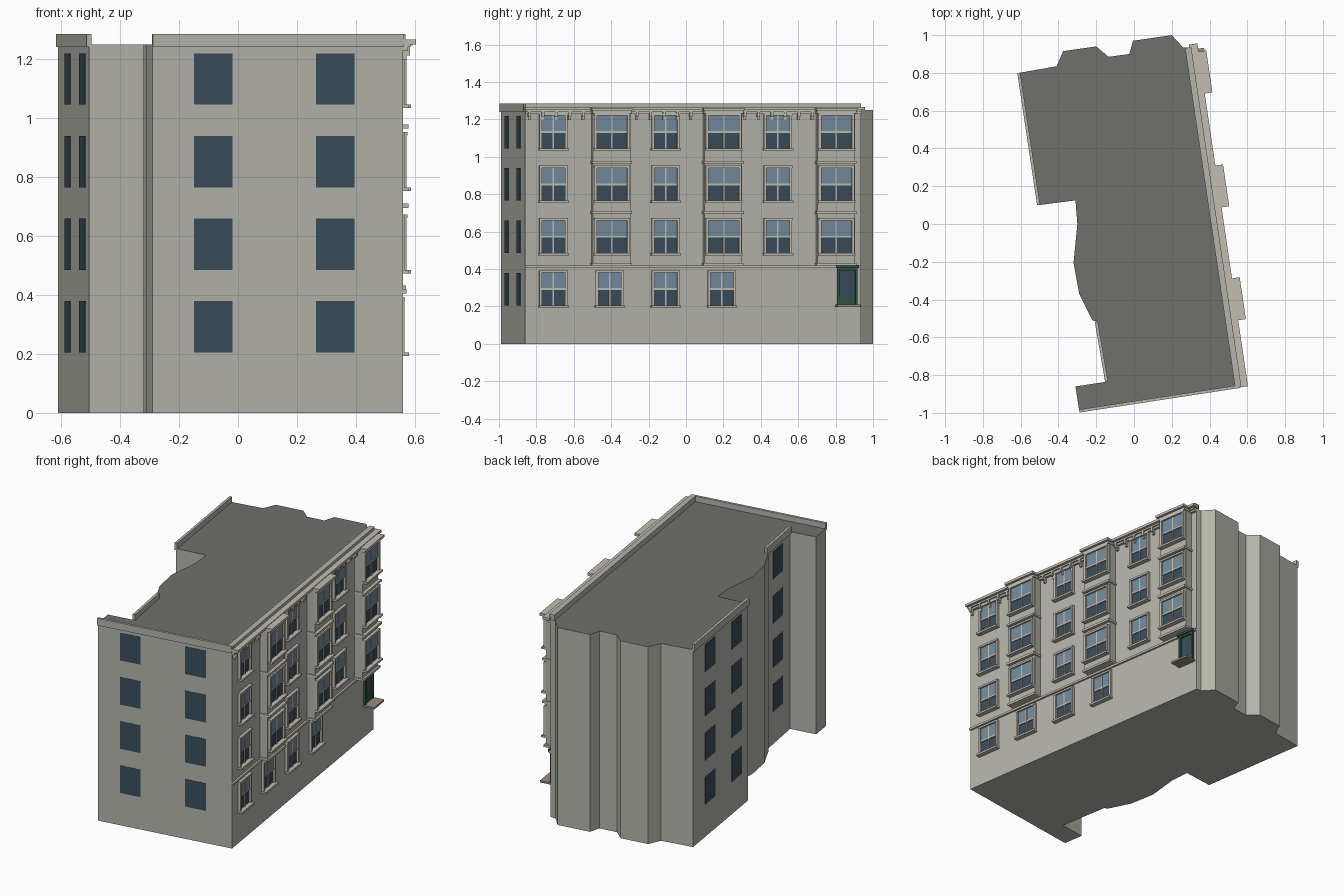
import bpy, bmesh
from math import hypot
from mathutils import Matrix, Vector

if "Cube" in bpy.data.objects:
    bpy.data.objects.remove(bpy.data.objects["Cube"])


def mat(name, r, g, b):
    m = bpy.data.materials.new(name)
    m.diffuse_color = (r, g, b, 1)
    m.use_nodes = True
    m.node_tree.nodes["Principled BSDF"].inputs["Base Color"].default_value = m.diffuse_color
    return m


WALL = mat("wall_stone", 0.46, 0.46, 0.41)
ROOF = mat("roof_grey", 0.16, 0.165, 0.15)
TRIM = mat("trim_stone", 0.55, 0.51, 0.44)
DARK = mat("dark_glass", 0.04, 0.075, 0.105)
LIGHT = mat("light_glass", 0.17, 0.26, 0.34)
GREEN = mat("door_green", 0.03, 0.09, 0.06)
STEP = mat("step_stone", 0.35, 0.26, 0.22)


def wall_frame(p, q):
    """Local frame of a wall: X along it, -Y outward, Z up."""
    d = Vector((q[0] - p[0], q[1] - p[1], 0)).normalized()
    m = Matrix.Identity(4)
    m.col[0][:3] = d
    m.col[1][:3] = (-d.y, d.x, 0)
    m.col[3][:3] = (p[0], p[1], 0)
    return m


def box_mesh(name, boxes):
    """Boxes are (x0, x1, out0, out1, z0, z1, material)."""
    bm = bmesh.new()
    mats = []
    for x0, x1, o0, o1, z0, z1, m in boxes:
        if m not in mats:
            mats.append(m)
        t = Matrix.Translation(((x0 + x1) / 2, -(o0 + o1) / 2, (z0 + z1) / 2))
        s = Matrix.Diagonal((x1 - x0, o1 - o0, z1 - z0, 1))
        verts = bmesh.ops.create_cube(bm, size=1, matrix=t @ s)["verts"]
        for f in {f for v in verts for f in v.link_faces}:
            f.material_index = mats.index(m)
    me = bpy.data.meshes.new(name)
    bm.to_mesh(me)
    bm.free()
    for m in mats:
        me.materials.append(m)
    return me


def place(name, me, frame, x=0, out=0, z=0):
    ob = bpy.data.objects.new(name, me)
    ob.matrix_world = frame @ Matrix.Translation((x, -out, z))
    bpy.context.collection.objects.link(ob)
    return ob


# Main block: irregular footprint, counter-clockwise from the front left corner
outline = [(-.29, -.99), (.56, -.86), (.295, .935), (.26, .935), (.20, 1.0), (-.005, .97),
           (-.025, .90), (-.135, .885), (-.20, .94), (-.375, .915), (-.41, .835), (-.61, .80),
           (-.505, .10), (-.31, .125), (-.30, 0), (-.32, -.205), (-.29, -.37), (-.22, -.51),
           (-.20, -.515), (-.145, -.835), (-.31, -.86)]
H = 1.25
bm = bmesh.new()
base = bm.faces.new([bm.verts.new((x, y, 0)) for x, y in outline])
top = bmesh.ops.extrude_face_region(bm, geom=[base], use_keep_orig=True)["geom"]
bmesh.ops.translate(bm, vec=(0, 0, H), verts=[v for v in top if isinstance(v, bmesh.types.BMVert)])
bmesh.ops.recalc_face_normals(bm, faces=bm.faces)
for f in bm.faces:
    f.material_index = int(f.normal.z > 0.5)
body = bpy.data.meshes.new("main_block")
bm.to_mesh(body)
bm.free()
body.materials.append(WALL)
body.materials.append(ROOF)
place("main_block", body, Matrix.Identity(4))


def edge(i):
    p, q = outline[i], outline[i + 1]
    return wall_frame(p, q), hypot(q[0] - p[0], q[1] - p[1])


front, front_len = edge(0)
facade, facade_len = edge(1)
left, left_len = edge(11)
inner, inner_len = edge(18)
floors = [0.205, 0.485, 0.765, 1.045]

# Plain panes and thin parapets on the secondary walls
pane = box_mesh("plain_window", [(-.066, .066, -.004, .002, 0, .174, DARK)])
for label, fr, length, centres in (("front", front, front_len, (.208, .627)),
                                   ("left", left, left_len, (.22, .56)),
                                   ("inner_left", inner, inner_len, (.162,))):
    for c, x in enumerate(centres):
        for n, z in enumerate(floors):
            place(f"{label}_window_{n + 1}_{c + 1}", pane, fr, x, 0, z)
    place(f"{label}_parapet", box_mesh("parapet", [(0, length, -.008, .008, 1.24, 1.285, WALL)]), fr)


# Sash window: surround, sill, hood, two panes, rails
def sash(name, w, h=.175):
    a, b = w / 2, w / 2 + .014
    return box_mesh(name, [
        (-a, a, -.004, .003, 0, h / 2, DARK), (-a, a, -.004, .007, h / 2, h, LIGHT),
        (-b, -a, 0, .016, 0, h, TRIM), (a, b, 0, .016, 0, h, TRIM),
        (-b, b, 0, .018, h, h + .012, TRIM),
        (-b - .004, b + .004, 0, .03, -.012, 0, TRIM),
        (-a, a, 0, .010, h / 2 - .005, h / 2 + .005, TRIM),
        (-.004, .004, 0, .009, 0, h, TRIM)])


def along(y):
    return (y + .86) / .989


narrow, wide = sash("narrow_sash", .124), sash("wide_sash", .165)
for c, y in enumerate((-.71, -.41, -.11, .19)):
    place(f"ground_window_{c + 1}", narrow, facade, along(y), 0, floors[0])
for c, y in enumerate((-.71, -.11, .49)):
    for n, z in enumerate(floors[1:]):
        place(f"flat_window_{n + 2}_{c + 1}", narrow, facade, along(y), 0, z)

# Projecting bays with bands, cornice and wide windows
D = .05
bay = box_mesh("bay", [
    (-.102, .102, -.01, D, .425, 1.245, WALL),
    (-.108, .108, 0, D + .012, .418, .432, TRIM),
    (-.108, .108, 0, D + .02, .695, .71, TRIM),
    (-.108, .108, 0, D + .02, .965, .978, TRIM),
    (-.106, .106, 0, D + .018, 1.232, 1.246, TRIM),
    (-.112, .112, 0, D + .034, 1.246, 1.262, TRIM)])
bays = (-.405, .192, .795)
for c, y in enumerate(bays):
    place(f"bay_{c + 1}", bay, facade, along(y))
    for n, z in enumerate(floors[1:]):
        place(f"bay_window_{n + 2}_{c + 1}", wide, facade, along(y), D, z)

# String course, frieze, cornice and facade parapet
L = facade_len
place("string_course", box_mesh("string_course", [(0, L, 0, .012, .405, .418, TRIM)]), facade)
place("cornice", box_mesh("cornice", [
    (0, L, 0, .016, 1.228, 1.24, TRIM), (0, L, 0, .026, 1.24, 1.25, TRIM),
    (-.005, L + .015, -.002, .043, 1.25, 1.266, TRIM)]), facade)
place("facade_parapet", box_mesh("facade_parapet", [(0, L, -.025, .008, 1.25, 1.285, WALL)]), facade)

# Cornice brackets between the bays
bracket = box_mesh("bracket", [(-.007, .007, 0, .026, 1.212, 1.24, TRIM),
                               (-.006, .006, 0, .014, 1.196, 1.212, TRIM)])
for i in range(25):
    y = -.84 + i * .072
    if all(abs(y - b) > .118 for b in bays):
        place(f"bracket_{i + 1}", bracket, facade, along(y))

# Raised street door
place("door", box_mesh("door", [
    (-.045, .045, -.004, .004, .21, .395, DARK),
    (-.055, -.043, 0, .014, .21, .405, GREEN), (.043, .055, 0, .014, .21, .405, GREEN),
    (-.055, .055, 0, .014, .392, .405, GREEN), (-.045, .045, 0, .009, .21, .25, GREEN),
    (-.062, .062, 0, .022, .405, .42, GREEN)]), facade, along(.86))
place("door_step", box_mesh("door_step", [(-.062, .062, 0, .075, .198, .21, STEP)]), facade, along(.86))
